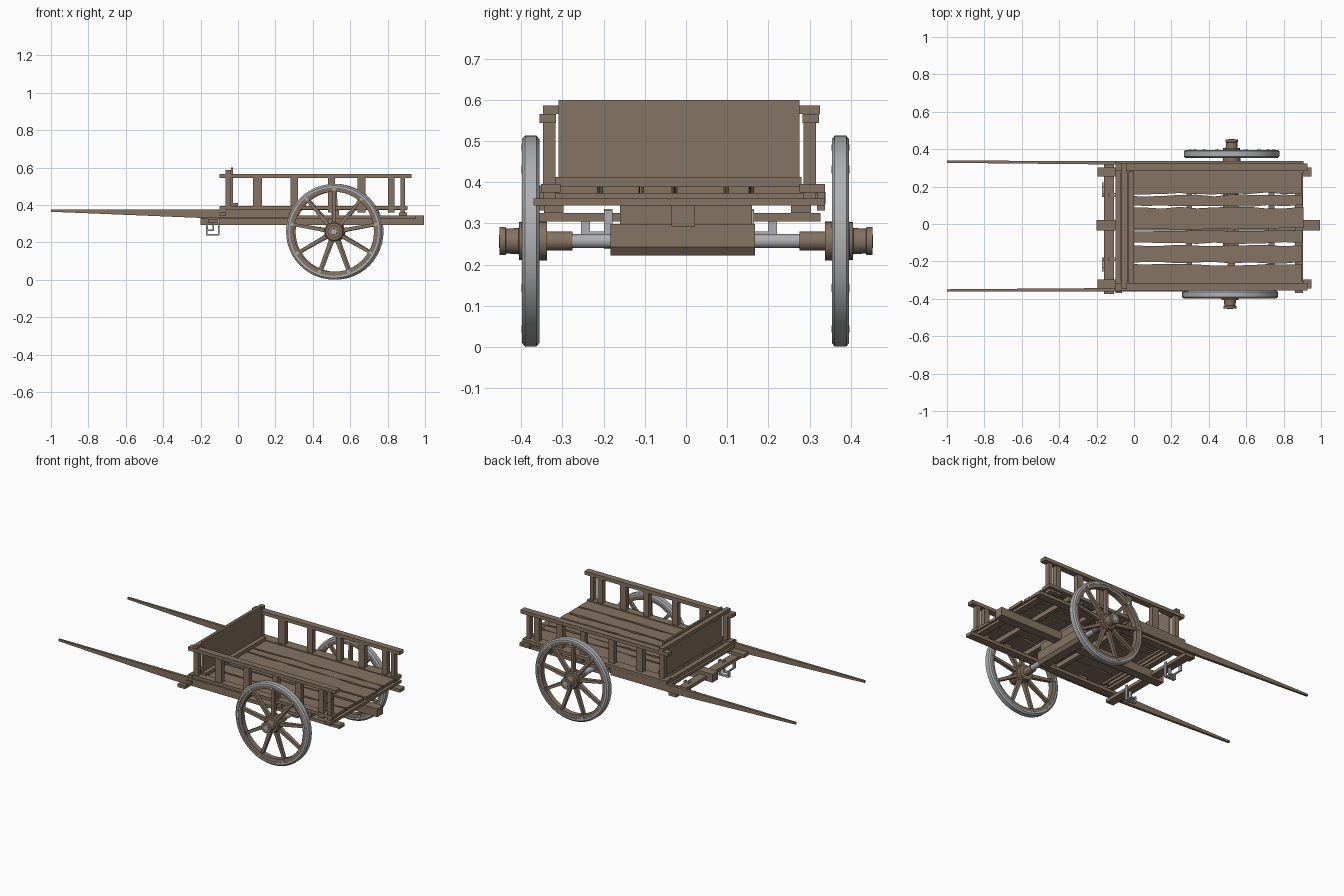
import bpy, bmesh, math, random
from mathutils import Matrix, Vector

if "Cube" in bpy.data.objects:
    bpy.data.objects.remove(bpy.data.objects["Cube"])
random.seed(4)


def material(name, c):
    m = bpy.data.materials.new(name)
    m.diffuse_color = (*c, 1)
    m.use_nodes = True
    m.node_tree.nodes["Principled BSDF"].inputs["Base Color"].default_value = m.diffuse_color
    return m


WOOD = material("weathered_wood", (0.235, 0.172, 0.122))
IRON = material("grey_iron", (0.42, 0.43, 0.44))


def finish(bm, name, mat, smooth=False):
    bmesh.ops.recalc_face_normals(bm, faces=bm.faces[:])
    me = bpy.data.meshes.new(name)
    bm.to_mesh(me)
    bm.free()
    me.materials.append(mat)
    ob = bpy.data.objects.new(name, me)
    bpy.context.collection.objects.link(ob)
    if smooth:
        bpy.ops.object.select_all(action='DESELECT')
        ob.select_set(True)
        bpy.context.view_layer.objects.active = ob
        bpy.ops.object.shade_smooth_by_angle(angle=math.radians(35))
    return ob


def add_box(bm, x, y, z, rot=None):
    """Box from (min, max) pairs, optionally transformed."""
    c = [(a[0] + a[1]) / 2 for a in (x, y, z)]
    s = [a[1] - a[0] for a in (x, y, z)]
    m = Matrix.Translation(c) @ Matrix.Diagonal((*s, 1))
    bmesh.ops.create_cube(bm, size=1, matrix=(rot @ m) if rot else m)


def box(name, x, y, z, mat=WOOD):
    bm = bmesh.new()
    add_box(bm, x, y, z)
    return finish(bm, name, mat)


def skin(bm, rings, closed=False):
    """Join successive loops of points into a surface, capped unless closed."""
    loops = [[bm.verts.new(p) for p in r] for r in rings]
    n = len(loops[0])
    pairs = list(zip(loops, loops[1:])) + ([(loops[-1], loops[0])] if closed else [])
    for a, b in pairs:
        for i in range(n):
            bm.faces.new((a[i], a[(i + 1) % n], b[(i + 1) % n], b[i]))
    if not closed:
        bm.faces.new(loops[0])
        bm.faces.new(loops[-1])


def lathe(name, profile, centre, mat, n=32, closed=False):
    """Turn (y, radius) profile round a y axis."""
    bm = bmesh.new()
    cx, cz = centre
    ang = [2 * math.pi * i / n for i in range(n)]
    skin(bm, [[(cx + r * math.cos(a), y, cz + r * math.sin(a)) for a in ang]
              for y, r in profile], closed)
    return finish(bm, name, mat, True)


def wheel(side, s, cx, yc):
    cz, n = 0.257, 9
    c = (cx, cz)
    # iron tyre and wooden rim
    lathe(side + "_tyre", [(yc - .021, .236), (yc - .021, .247), (yc - .014, .256), (yc + .014, .256),
                           (yc + .021, .247), (yc + .021, .236)], c, IRON, 48, True)
    lathe(side + "_rim", [(yc - .016, .214), (yc - .018, .238), (yc + .018, .238), (yc + .016, .214)],
          c, WOOD, 48, True)
    # turned hub
    prof = [(.276, .023), (.337, .023), (.338, .047), (.357, .047), (.362, .052), (.392, .052),
            (.397, .046), (.405, .046), (.406, .032), (.437, .030), (.438, .034), (.453, .034)]
    lathe(side + "_hub", [(s * y, r) for y, r in prof], c, WOOD)
    lathe(side + "_hub_cap", [(s * .45, .018), (s * .454, .016)], c, IRON, 16)
    # spokes and rim bolts
    sp, bo = bmesh.new(), bmesh.new()
    for i in range(n):
        t = Matrix.Translation((cx, yc, cz)) @ Matrix.Rotation(2 * math.pi * i / n, 4, 'Y')
        ring = lambda w, d, z: [t @ Vector((a * w, b * d, z)) for a, b in ((-1, -1), (1, -1), (1, 1), (-1, 1))]
        skin(sp, [ring(.012, .013, .04), ring(.010, .012, .08), ring(.008, .010, .22)])
        add_box(bo, (-.007, .007), (-.022, .022), (.220, .234), t)
    finish(sp, side + "_spokes", WOOD)
    finish(bo, side + "_rim_bolts", IRON)


wheel("left", 1, .522, .375)
wheel("right", -1, .513, -.377)

# axle and its chamfered wooden bed
lathe("axle", [(-.29, .017), (.29, .017)], (.517, .257), IRON, 20)
bm = bmesh.new()
bed = [(.475, .298), (.475, .243), (.49, .222), (.545, .222), (.56, .243), (.56, .298)]
skin(bm, [[(x, y, z) for x, z in bed] for y in (-.183, .168)])
finish(bm, "axle_bed", WOOD)
box("axle_bolster", (.48, .555), (-.16, .16), (.298, .345))

# long beams beneath the floor
box("centre_beam", (-.20, .995), (-.035, .022), (.293, .345))
box("right_beam", (-.195, .95), (-.345, -.297), (.325, .345))
box("left_beam", (-.195, .95), (.255, .303), (.325, .345))
# cross members
box("front_crossbar", (-.16, -.107), (-.375, .327), (.305, .325))
for i, (x0, x1) in enumerate(((-.1, -.065), (.28, .31), (.50, .54), (.72, .75), (.86, .903))):
    box(f"floor_bearer_{i}", (x0, x1), (-.37 if i in (0, 4) else -.34, .337 if i in (0, 4) else .32), (.344, .374 if 0 < i < 4 else .361))

# floor planks with worn wavy edges
edges = [-.318, -.212, -.108, -.032, .092, .158, .283]
for i, (a, b) in enumerate(zip(edges, edges[1:])):
    bm = bmesh.new()
    rings = []
    x1 = .905 + random.uniform(-.01, .008)
    for k in range(11):
        x = -.04 + (x1 + .04) * k / 10
        y0 = a + (random.uniform(0, .011) if i else .002)
        y1 = b - (random.uniform(0, .011) if i < 5 else .002)
        rings.append([(x, y0, .373), (x, y1, .373), (x, y1, .390), (x, y0, .390)])
    skin(bm, rings)
    finish(bm, f"floor_plank_{i}", WOOD)

# side racks: sill, top rail, posts
for side, sill, rail, post in (("right", (-.352, -.305), (-.355, -.315), (-.347, -.317)),
                               ("left", (.275, .337), (.283, .323), (.285, .315))):
    box(side + "_sill", (-.095, .905), sill, (.375, .395))
    box(side + "_top_rail", (-.10, .928), rail, (.544, .566))
    bm = bmesh.new()
    for x, w in ((-.052, .03), (.104, .046), (.30, .04), (.50, .036), (.66, .042), (.82, .035), (.88, .025)):
        add_box(bm, (x - w / 2, x + w / 2), post, (.36, .55))
    finish(bm, side + "_posts", WOOD)

# headboard with its rails
box("headboard", (-.038, -.026), (-.31, .275), (.36, .60))
box("headboard_foot", (-.027, 0), (-.317, .28), (.39, .412))
box("headboard_top_rail", (-.066, -.038), (-.347, .325), (.565, .586))
box("headboard_low_rail", (-.10, -.07), (-.36, .335), (.372, .392))

# tapered pulling shafts
for side, yt, yb in (("right", -.355, -.352), ("left", .333, .328)):
    bm = bmesh.new()
    sect = lambda x, y, w, z0, z1: [(x, y - w, z0), (x, y + w, z0), (x, y + w, z1), (x, y - w, z1)]
    skin(bm, [sect(-1, yt, .006, .364, .376), sect(-.2, yb, .009, .331, .376), sect(.29, yb, .010, .331, .376)])
    finish(bm, side + "_shaft", WOOD)

# iron crank-shaped hooks under the front crossbar
for side, yi, s in (("left", .155, 1), ("right", -.189, -1)):
    bm = bmesh.new()
    y = (yi - .010, yi + .010)
    yo = sorted((yi - s * .01, yi + s * .066))
    ye = (yi + s * .055 - .011, yi + s * .055 + .011)
    add_box(bm, (-.137, -.128), y, (.262, .335))
    add_box(bm, (-.165, -.128), y, (.262, .270))
    add_box(bm, (-.107, -.099), y, (.240, .333))
    add_box(bm, (-.168, -.099), y, (.238, .246))
    add_box(bm, (-.170, -.162), y, (.238, .28))
    add_box(bm, (-.170, -.162), yo, (.272, .28))
    add_box(bm, (-.170, -.160), ye, (.272, .308))
    finish(bm, side + "_hook", IRON)
